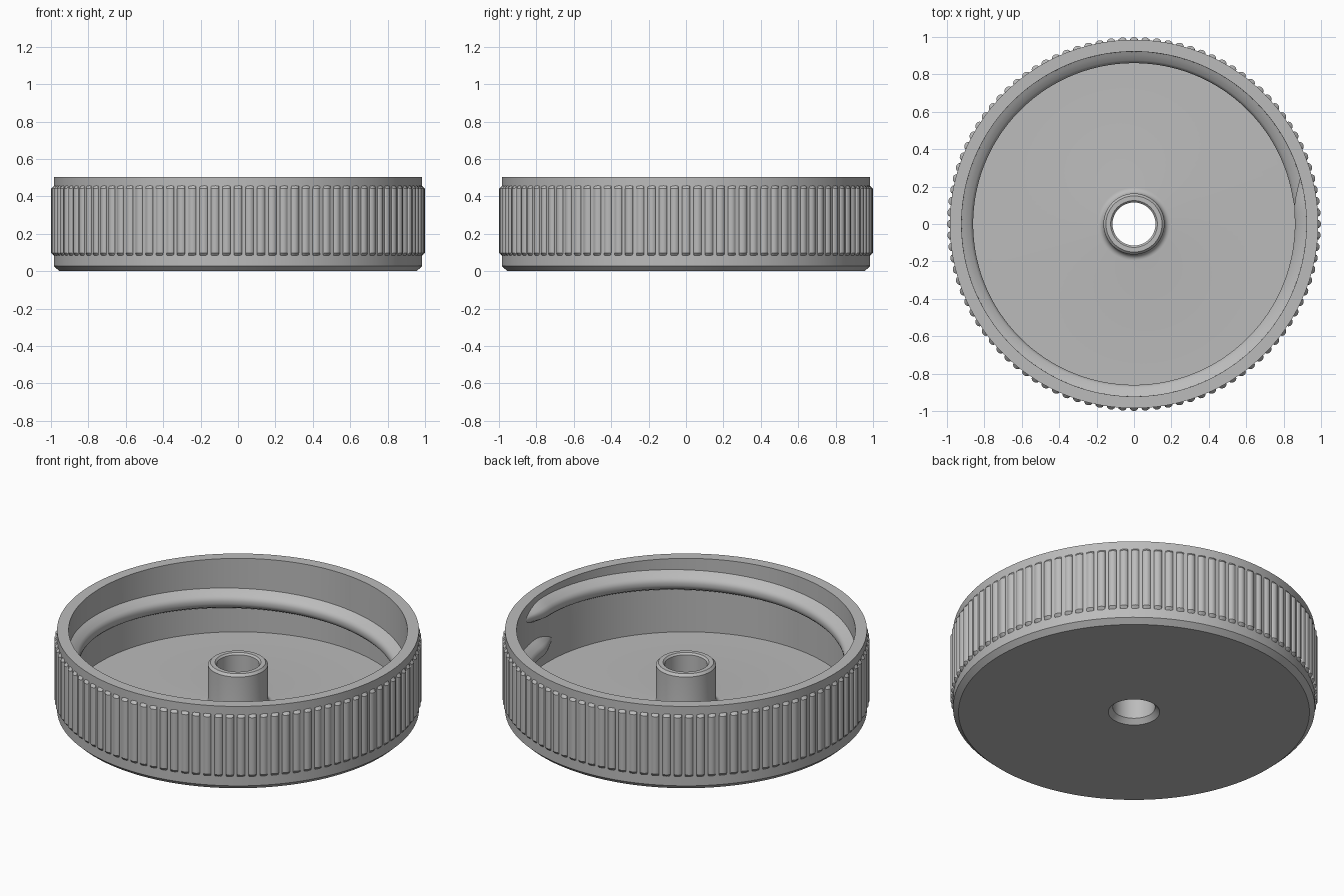
import bpy
import bmesh
from math import sin, cos, pi, radians

default = bpy.data.objects.get("Cube")
if default:
    bpy.data.objects.remove(default, do_unlink=True)

grey = bpy.data.materials.new("plain grey")
grey.use_nodes = True
grey.diffuse_color = (0.5, 0.5, 0.5, 1)
grey.node_tree.nodes["Principled BSDF"].inputs["Base Color"].default_value = (0.5, 0.5, 0.5, 1)


def polar(r, a, z):
    return (r * cos(a), r * sin(a), z)


def finish(bm, name):
    bmesh.ops.recalc_face_normals(bm, faces=bm.faces)
    mesh = bpy.data.meshes.new(name)
    bm.to_mesh(mesh)
    bm.free()
    mesh.materials.append(grey)
    obj = bpy.data.objects.new(name, mesh)
    bpy.context.collection.objects.link(obj)
    bpy.ops.object.select_all(action="DESELECT")
    obj.select_set(True)
    bpy.context.view_layer.objects.active = obj
    bpy.ops.object.shade_smooth_by_angle(angle=radians(30))
    return obj


def skin(bm, rings, close_sections, close_path):
    """Bridge successive rings of points with quads."""
    rows = [[bm.verts.new(p) for p in ring] for ring in rings]
    n = len(rows[0])
    for i in range(len(rows) if close_path else len(rows) - 1):
        a, b = rows[i], rows[(i + 1) % len(rows)]
        for j in range(n if close_sections else n - 1):
            k = (j + 1) % n
            bm.faces.new((a[j], a[k], b[k], b[j]))
    return rows


# Cap body: outer wall, floor, hollow centre post and through hole in one profile
FLOOR, TOP = 0.065, 0.505
POST, FILLET = 0.163, 0.032
fillet = [(POST + FILLET * (1 - sin(t)), FLOOR + FILLET * (1 - cos(t)))
          for t in (i * pi / 12 for i in range(7))]
profile = [(0.14, 0), (0.955, 0), (0.985, 0.028), (0.985, TOP), (0.922, TOP), (0.92, FLOOR)]
profile += fillet
profile += [(POST, 0.298), (0.15, 0.312), (0.125, 0.312), (0.115, 0.302), (0.115, 0.028)]
SEGMENTS = 160
bm = bmesh.new()
skin(bm, [[polar(r, 2 * pi * i / SEGMENTS, z) for r, z in profile]
          for i in range(SEGMENTS)], True, True)
finish(bm, "cap_body")

# Grip ribs: rounded vertical bumps with sloped ends
RIBS = 100
bm = bmesh.new()
for i in range(RIBS):
    centre = 2 * pi * i / RIBS
    rings = []
    for z, size in ((0.08, 0), (0.098, 1), (0.442, 1), (0.46, 0)):
        ring = []
        for k in range(7):
            t = pi * k / 6
            ring.append(polar(0.982 + 0.018 * sin(t) * size, centre - 0.023 * cos(t), z))
        rings.append(ring)
    skin(bm, rings, False, False)
finish(bm, "grip_ribs")

# Inner thread: one rising turn that runs out into the wall at both ends
START, END, RUNOUT = radians(-3), radians(376), radians(12)
PITCH, STEPS = 0.22, 190
section = [(0.926, -0.062), (0.905, -0.052), (0.875, -0.034), (0.864, -0.022), (0.86, -0.008),
           (0.86, 0.008), (0.864, 0.022), (0.875, 0.034), (0.905, 0.052), (0.926, 0.062)]
bm = bmesh.new()
rings = []
for i in range(STEPS + 1):
    a = START + (END - START) * i / STEPS
    fade = min(1, (a - START) / RUNOUT, (END - a) / RUNOUT)
    depth = sin(fade * pi / 2)
    height = 0.25 + 0.75 * depth
    z = 0.19 + PITCH * a / (2 * pi)
    rings.append([polar(0.926 - (0.926 - r) * depth, a, z + h * height) for r, h in section])
rows = skin(bm, rings, False, False)
finish(bm, "inner_thread")
